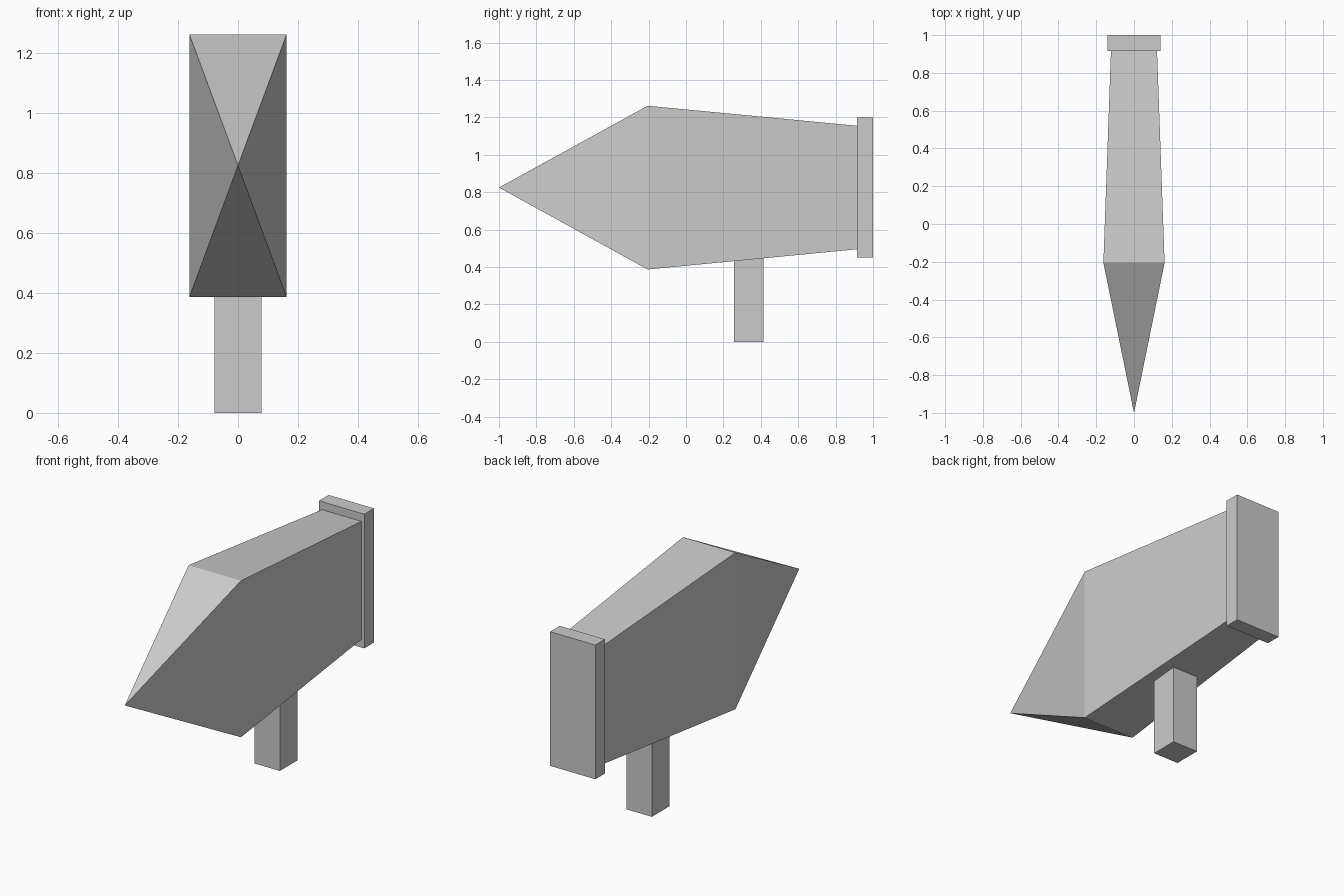
import bpy, bmesh

if "Cube" in bpy.data.objects:
    bpy.data.objects.remove(bpy.data.objects["Cube"])


def finish(name, bm):
    bmesh.ops.recalc_face_normals(bm, faces=bm.faces)
    mesh = bpy.data.meshes.new(name)
    bm.to_mesh(mesh)
    bm.free()
    obj = bpy.data.objects.new(name, mesh)
    bpy.context.collection.objects.link(obj)
    return obj


def box(name, lo, hi):
    bm = bmesh.new()
    bmesh.ops.create_cube(bm, size=1)
    for v in bm.verts:
        v.co = [(a + b) / 2 + c * (b - a) for a, b, c in zip(lo, hi, v.co)]
    return finish(name, bm)


def ring(bm, y, half_x, z0, z1):
    return [bm.verts.new((x, y, z)) for x, z in
            ((-half_x, z0), (half_x, z0), (half_x, z1), (-half_x, z1))]


# Tapered body with a pyramid nose
bm = bmesh.new()
tip = bm.verts.new((0, -1, 0.825))
wide = ring(bm, -0.205, 0.162, 0.387, 1.262)
rear = ring(bm, 0.915, 0.122, 0.495, 1.155)
for i in range(4):
    j = (i + 1) % 4
    bm.faces.new((tip, wide[i], wide[j]))
    bm.faces.new((wide[i], wide[j], rear[j], rear[i]))
bm.faces.new(rear)
finish("body", bm)

# Flat plate closing the rear end
box("rear_plate", (-0.14, 0.915, 0.45), (0.14, 1.0, 1.2))

# Square post, its top sunk slightly into the body
box("post", (-0.079, 0.257, 0), (0.079, 0.414, 0.455))
